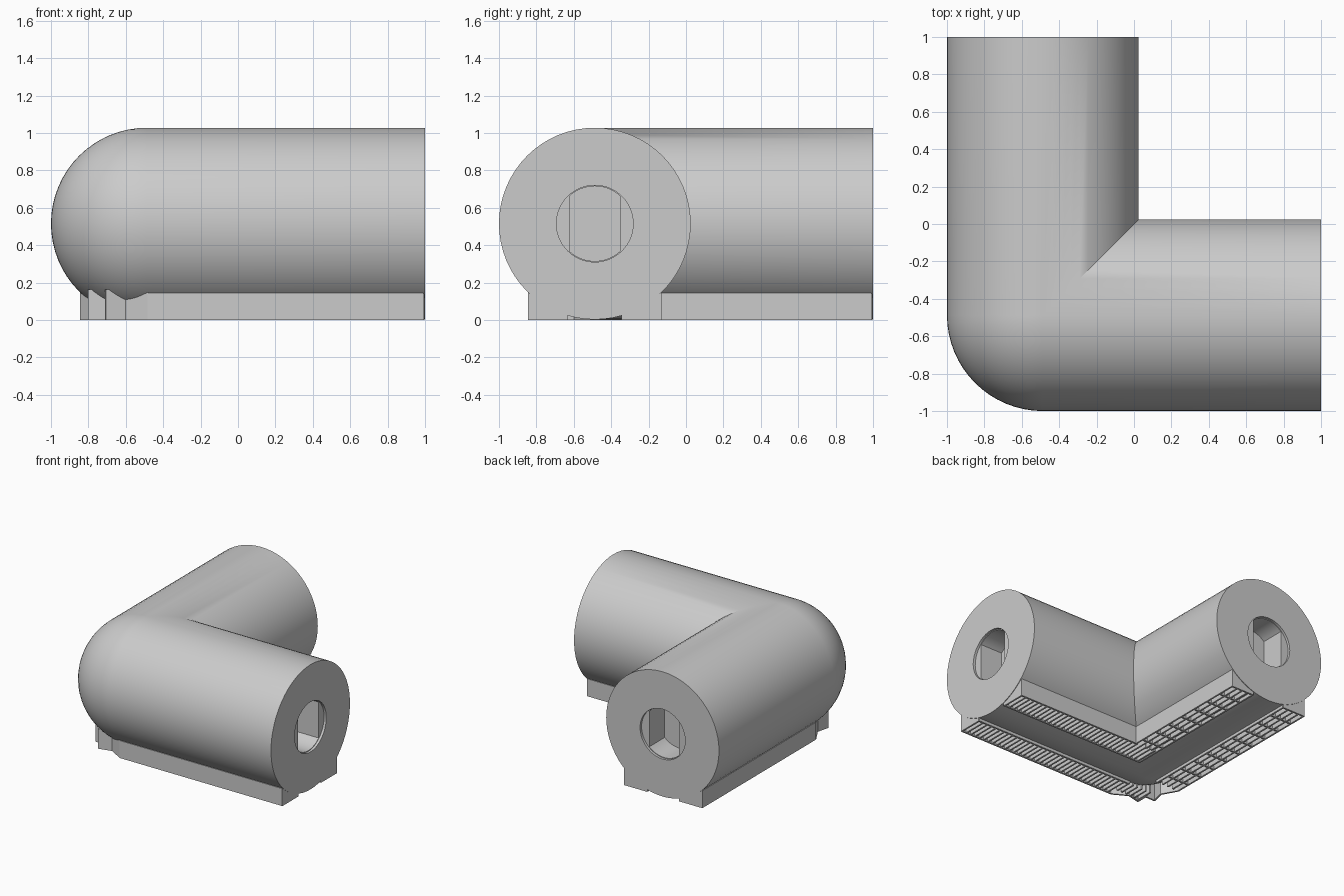
import bpy, bmesh, math
from mathutils import Matrix, Vector

if "Cube" in bpy.data.objects:
    bpy.data.objects.remove(bpy.data.objects["Cube"])

R = 0.5125          # pipe radius
C = R - 1           # pipe axis offset in x and y
H = 0.515           # pipe axis height
HALF = 0.3575       # half width of the support
GAP = 0.15          # half width of the bare strip below the pipe

grey = bpy.data.materials.new("light_grey")
grey.use_nodes = True
grey.diffuse_color = (0.6, 0.6, 0.6, 1)
bsdf = next(n for n in grey.node_tree.nodes if n.type == "BSDF_PRINCIPLED")
bsdf.inputs["Base Color"].default_value = grey.diffuse_color
bsdf.inputs["Roughness"].default_value = 0.6


def finish(name, bm):
    bmesh.ops.recalc_face_normals(bm, faces=bm.faces)
    mesh = bpy.data.meshes.new(name)
    bm.to_mesh(mesh)
    bm.free()
    mesh.materials.append(grey)
    obj = bpy.data.objects.new(name, mesh)
    bpy.context.collection.objects.link(obj)
    return obj


def prism(name, outline, depth, along_x):
    """Extrude a cross-section inward from the end of one leg."""
    bm = bmesh.new()
    rings = []
    for d in (1.05, 1 - depth):
        rings.append([bm.verts.new((d, C + u, H + v) if along_x else (C + u, d, H + v))
                      for u, v in outline])
    bm.faces.new(rings[0])
    bm.faces.new(rings[1])
    n = len(outline)
    for i in range(n):
        j = (i + 1) % n
        bm.faces.new((rings[0][i], rings[0][j], rings[1][j], rings[1][i]))
    return finish(name, bm)


# Elbow pipe: mitred on the inside, rounded like a ball on the outside
SIDES, BEND = 64, 16
bm = bmesh.new()
angles = [2 * math.pi * i / SIDES for i in range(SIDES)]


def bend_ring(phi):
    ring = []
    for a in angles:
        c, z = R * math.cos(a), H + R * math.sin(a)
        if c >= 0:
            ring.append((C + c, C + c, z))
        else:
            ring.append((C + c * math.cos(phi), C + c * math.sin(phi), z))
    return ring


rings = [[(C + R * math.cos(a), 1, H + R * math.sin(a)) for a in angles]]
rings += [bend_ring(math.pi / 2 * k / BEND) for k in range(BEND + 1)]
rings += [[(1, C + R * math.cos(a), H + R * math.sin(a)) for a in angles]]
rings = [[bm.verts.new(p) for p in ring] for ring in rings]
for r0, r1 in zip(rings, rings[1:]):
    for i in range(SIDES):
        j = (i + 1) % SIDES
        bm.faces.new((r0[i], r0[j], r1[j], r1[i]))
bm.faces.new(rings[0])
bm.faces.new(rings[-1])
bmesh.ops.remove_doubles(bm, verts=bm.verts, dist=1e-5)
pipe = finish("elbow_pipe", bm)

# Round sockets with a flat-sided key hole in both ends
circle = [(0.205 * math.cos(a), 0.205 * math.sin(a)) for a in angles]
edge = math.acos(0.135 / 0.2)
arc = [edge + (math.pi - 2 * edge) * i / 16 for i in range(17)]
key = [(0.2 * math.cos(a), 0.2 * math.sin(a)) for a in arc]
key += [(-u, -v) for u, v in key]
bpy.context.view_layer.objects.active = pipe
pipe.select_set(True)
for along_x in (True, False):
    for outline, depth in ((circle, 0.02), (key, 0.22)):
        cutter = prism("socket_cutter", outline, depth, along_x)
        cutter.hide_render = True
        mod = pipe.modifiers.new("socket", "BOOLEAN")
        mod.operation = "DIFFERENCE"
        mod.solver = "EXACT"
        mod.object = cutter
        bpy.ops.object.modifier_apply(modifier=mod.name)
        bpy.data.objects.remove(cutter)
bpy.ops.object.shade_smooth_by_angle(angle=math.radians(30))


def wall(bm, p, q, top, t=0.014):
    """Thin upright plate standing on the ground from p to q."""
    p, q = Vector(p), Vector(q)
    d = q - p
    mid = (p + q) / 2
    m = (Matrix.Translation((mid.x, mid.y, top / 2))
         @ Matrix.Rotation(math.atan2(d.y, d.x), 4, "Z")
         @ Matrix.Diagonal((d.length + t * 0.5, t, top, 1)))
    bmesh.ops.create_cube(bm, size=1, matrix=m)


def swap(p):
    return (p[1], p[0])


END = 0.988
INNER, OUTER = C + HALF - 0.007, C - HALF + 0.007
IN_GAP, OUT_GAP = C + GAP, C - GAP

# Support skirt, mirrored across the diagonal, with a stepped outer corner
bm = bmesh.new()
corner = [(-0.48, OUTER), (-0.6, -0.77), (-0.705, -0.795), (-0.705, -0.705)]
for flip in (lambda p: p, swap):
    wall(bm, flip((INNER, INNER)), flip((END, INNER)), 0.143)
    wall(bm, flip((-0.48, OUTER)), flip((END, OUTER)), 0.143)
    wall(bm, flip((IN_GAP, IN_GAP)), flip((END, IN_GAP)), 0.04)
    wall(bm, flip((C, OUT_GAP)), flip((END, OUT_GAP)), 0.04)
    wall(bm, flip((END, INNER)), flip((END, IN_GAP)), 0.14)
    wall(bm, flip((END, OUTER)), flip((END, OUT_GAP)), 0.14)
    for a, b in zip(corner, corner[1:]):
        wall(bm, flip(a), flip(b), 0.163)
finish("support_skirt", bm)

# Lattice under the pipe: close ribs on one leg, long cells on the other
bm = bmesh.new()
PITCH = 0.042
x = END - PITCH
while x > -0.7:
    if x > IN_GAP:
        wall(bm, (x, INNER), (x, IN_GAP), 0.125)
    wall(bm, (x, OUTER if x > -0.48 else -0.765), (x, OUT_GAP), 0.125)
    x -= PITCH
for side, gap, start in ((INNER, IN_GAP, INNER), (OUTER, OUT_GAP, -0.48)):
    for f in (0.25, 0.5, 0.75):
        u = gap + (side - gap) * f
        wall(bm, (u, start), (u, END), 0.1)
    y = END - 0.15
    while y > start:
        wall(bm, (side, y), (gap, y), 0.125)
        y -= 0.15
finish("support_lattice", bm)
